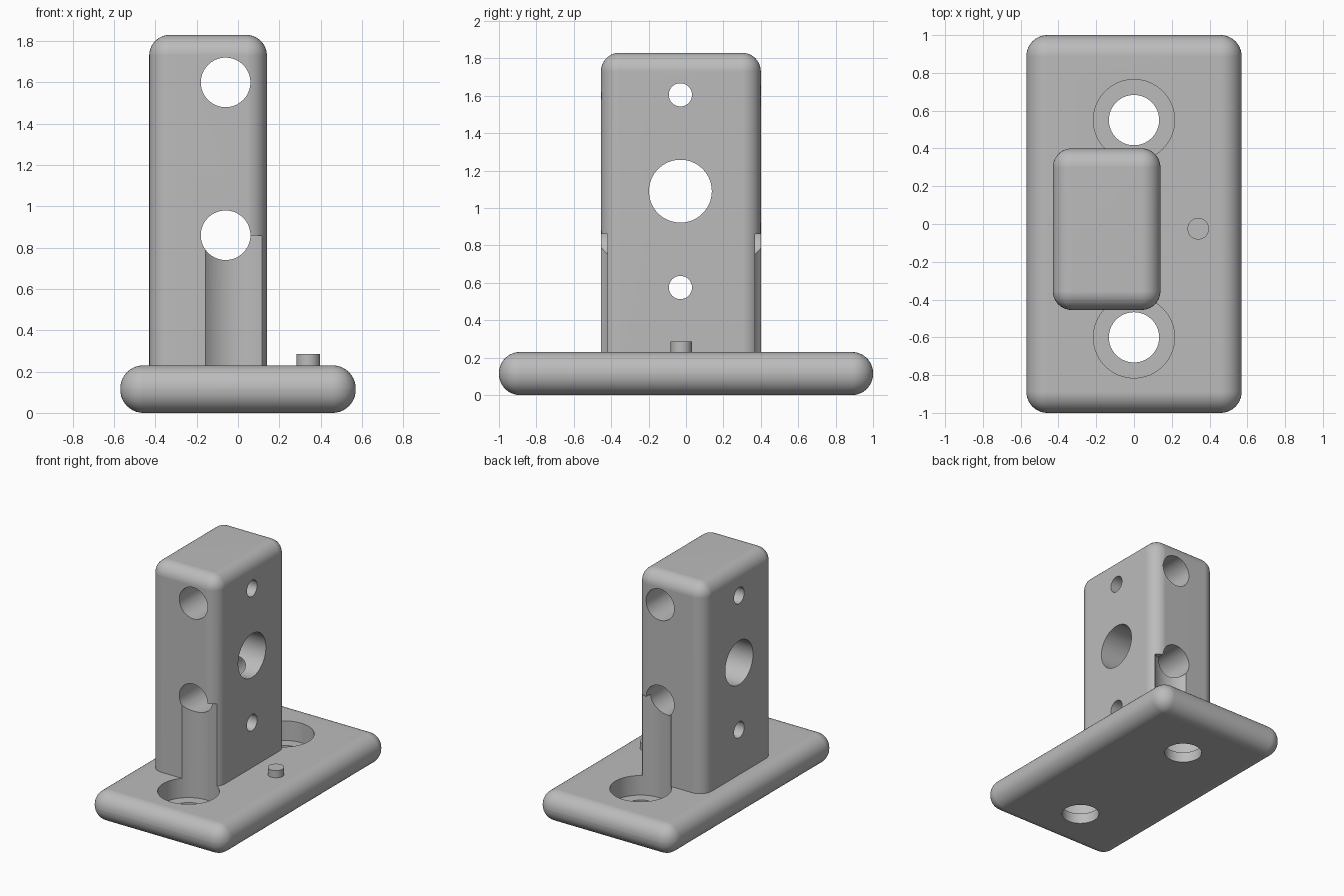
import bpy
import bmesh
import math
from mathutils import Matrix, Vector

cube = bpy.data.objects.get("Cube")
if cube:
    bpy.data.objects.remove(cube, do_unlink=True)

grey = bpy.data.materials.new("plain grey")
grey.use_nodes = True
colour = (0.5, 0.5, 0.5, 1)
grey.diffuse_color = colour
grey.node_tree.nodes["Principled BSDF"].inputs["Base Color"].default_value = colour


def add_object(name, bm):
    bmesh.ops.recalc_face_normals(bm, faces=bm.faces)
    mesh = bpy.data.meshes.new(name)
    bm.to_mesh(mesh)
    bm.free()
    mesh.materials.append(grey)
    obj = bpy.data.objects.new(name, mesh)
    bpy.context.scene.collection.objects.link(obj)
    return obj


def rounded_box(name, low, high, radius, round_bottom):
    """Box between two corners with rounded edges."""
    low, high = Vector(low), Vector(high)
    bm = bmesh.new()
    bmesh.ops.create_cube(bm, size=1)
    bmesh.ops.scale(bm, vec=high - low, verts=bm.verts)
    bmesh.ops.translate(bm, vec=(low + high) / 2, verts=bm.verts)
    edges = [e for e in bm.edges
             if round_bottom or max(v.co.z for v in e.verts) > low.z + 0.01]
    bmesh.ops.bevel(bm, geom=edges, offset=radius, segments=10,
                    profile=0.5, affect='EDGES')
    return add_object(name, bm)


def cylinder(name, centre, radius, length, axis='Z'):
    bm = bmesh.new()
    turn = {'X': Matrix.Rotation(math.pi / 2, 4, 'Y'),
            'Y': Matrix.Rotation(math.pi / 2, 4, 'X'),
            'Z': Matrix.Identity(4)}[axis]
    bmesh.ops.create_cone(bm, cap_ends=True, segments=64, radius1=radius,
                          radius2=radius, depth=length,
                          matrix=Matrix.Translation(centre) @ turn)
    return add_object(name, bm)


def cut(target, cutters):
    """Subtract the cutters one after another and bake the result."""
    for cutter in cutters:
        mod = target.modifiers.new("cut", 'BOOLEAN')
        mod.operation = 'DIFFERENCE'
        mod.solver = 'EXACT'
        mod.object = cutter
        cutter.hide_render = True
    graph = bpy.context.evaluated_depsgraph_get()
    baked = bpy.data.meshes.new_from_object(target.evaluated_get(graph))
    target.modifiers.clear()
    target.data = baked


# Main solids
base = rounded_box("base_plate", (-0.57, -1, 0), (0.57, 1, 0.23), 0.112, True)
post = rounded_box("upright_block", (-0.43, -0.455, 0.22), (0.14, 0.4, 1.83), 0.1, False)
pin = cylinder("locating_pin", (0.34, -0.025, 0.25), 0.057, 0.07)

# Screw holes, with counterbores that also scallop the block
screw_ys = (-0.6, 0.55)
bores = [cylinder("counterbore_cutter", (0, y, 0.47), 0.215, 0.78) for y in screw_ys]
screws = [cylinder("screw_hole_cutter", (0, y, 0.1), 0.133, 0.6) for y in screw_ys]

# Cross holes: two front to back, three side to side
cross = [cylinder("long_hole_cutter", (-0.06, 0, z), 0.12, 2, 'Y') for z in (0.86, 1.6)]
cross += [cylinder("side_hole_cutter", (0, -0.03, z), r, 2, 'X')
          for z, r in ((0.575, 0.062), (1.09, 0.168), (1.605, 0.062))]

cut(base, bores + screws)
cut(post, bores + cross)
for helper in bores + screws + cross:
    bpy.data.objects.remove(helper, do_unlink=True)

# Smooth rounds with crisp hole rims
for obj in (base, post, pin):
    bpy.ops.object.select_all(action='DESELECT')
    obj.select_set(True)
    bpy.context.view_layer.objects.active = obj
    bpy.ops.object.shade_smooth_by_angle(angle=math.radians(30))
    weighted = obj.modifiers.new("even shading", 'WEIGHTED_NORMAL')
    weighted.keep_sharp = True
